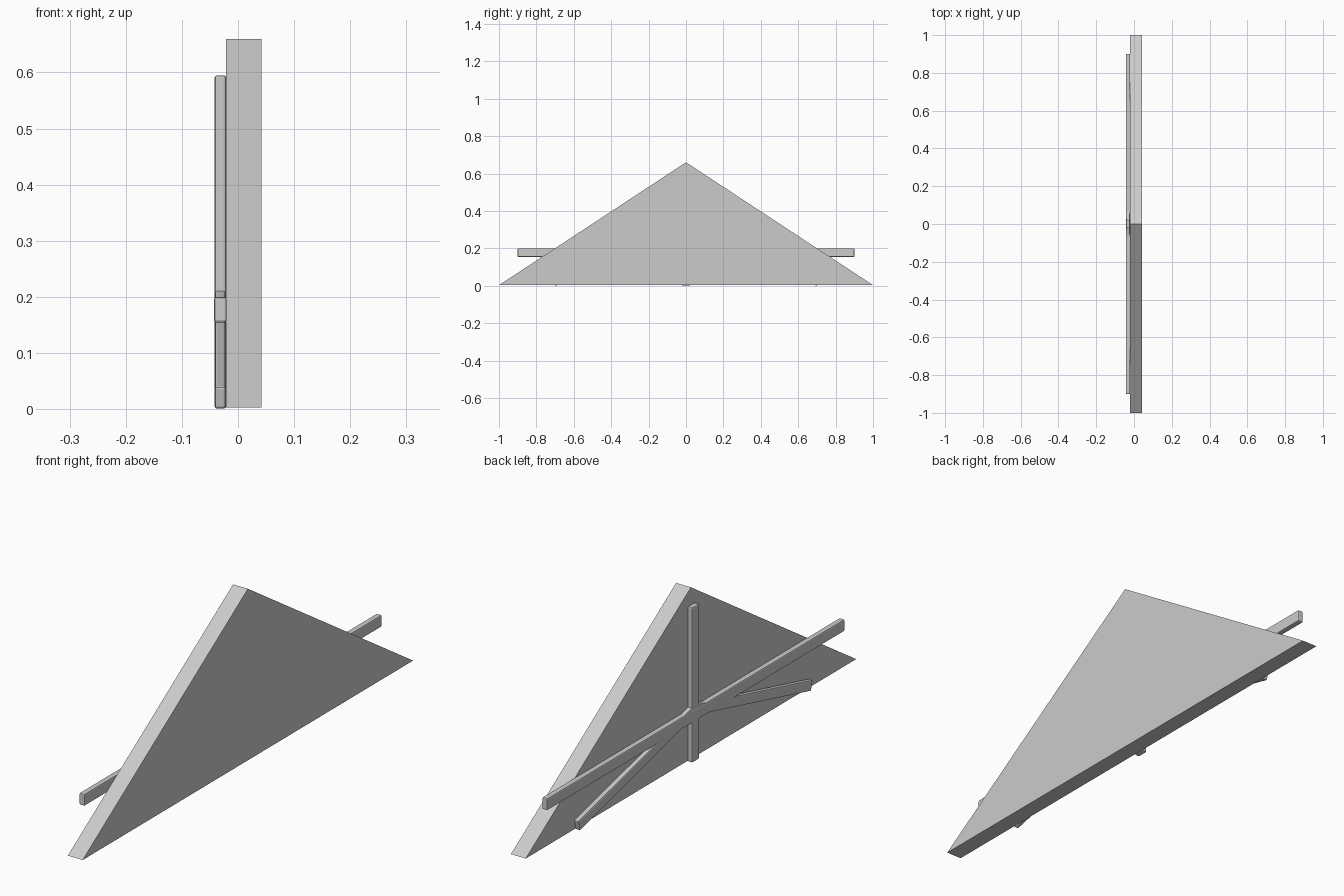
import bpy, bmesh, math
from mathutils import Matrix, Vector

if "Cube" in bpy.data.objects:
    bpy.data.objects.remove(bpy.data.objects["Cube"])


def finish(bm, name):
    bmesh.ops.recalc_face_normals(bm, faces=bm.faces)
    me = bpy.data.meshes.new(name)
    bm.to_mesh(me)
    bm.free()
    ob = bpy.data.objects.new(name, me)
    bpy.context.collection.objects.link(ob)
    return ob


def beam(name, a, b, height, depth, x=-0.0315):
    """Bevelled timber running between two (y, z) points."""
    a, b = Vector((x, *a)), Vector((x, *b))
    d = b - a
    bm = bmesh.new()
    bmesh.ops.create_cube(bm, size=1, matrix=Matrix.Diagonal((depth, d.length, height, 1)))
    bmesh.ops.bevel(bm, geom=bm.edges[:], offset=0.004, segments=2, profile=0.5, affect='EDGES')
    ob = finish(bm, name)
    ob.location = (a + b) / 2
    ob.rotation_euler.x = math.atan2(d.z, d.y)
    return ob


# triangular gable panel
bm = bmesh.new()
tri = bm.faces.new([bm.verts.new((-0.021, y, z)) for y, z in ((-1, 0.003), (1, 0.003), (0, 0.66))])
ext = bmesh.ops.extrude_face_region(bm, geom=[tri], use_keep_orig=True)
bmesh.ops.translate(bm, vec=(0.063, 0, 0), verts=[v for v in ext['geom'] if isinstance(v, bmesh.types.BMVert)])
finish(bm, "gable_panel")

# timber frame on the -x face
beam("king_post", (0, 0.001), (0, 0.595), 0.043, 0.020)
beam("cross_beam", (-0.9, 0.177), (0.9, 0.177), 0.045, 0.022)
for side, name in ((1, "brace_back"), (-1, "brace_front")):
    beam(name, (0, 0.195), (side * 0.705, 0.02), 0.040, 0.019)
